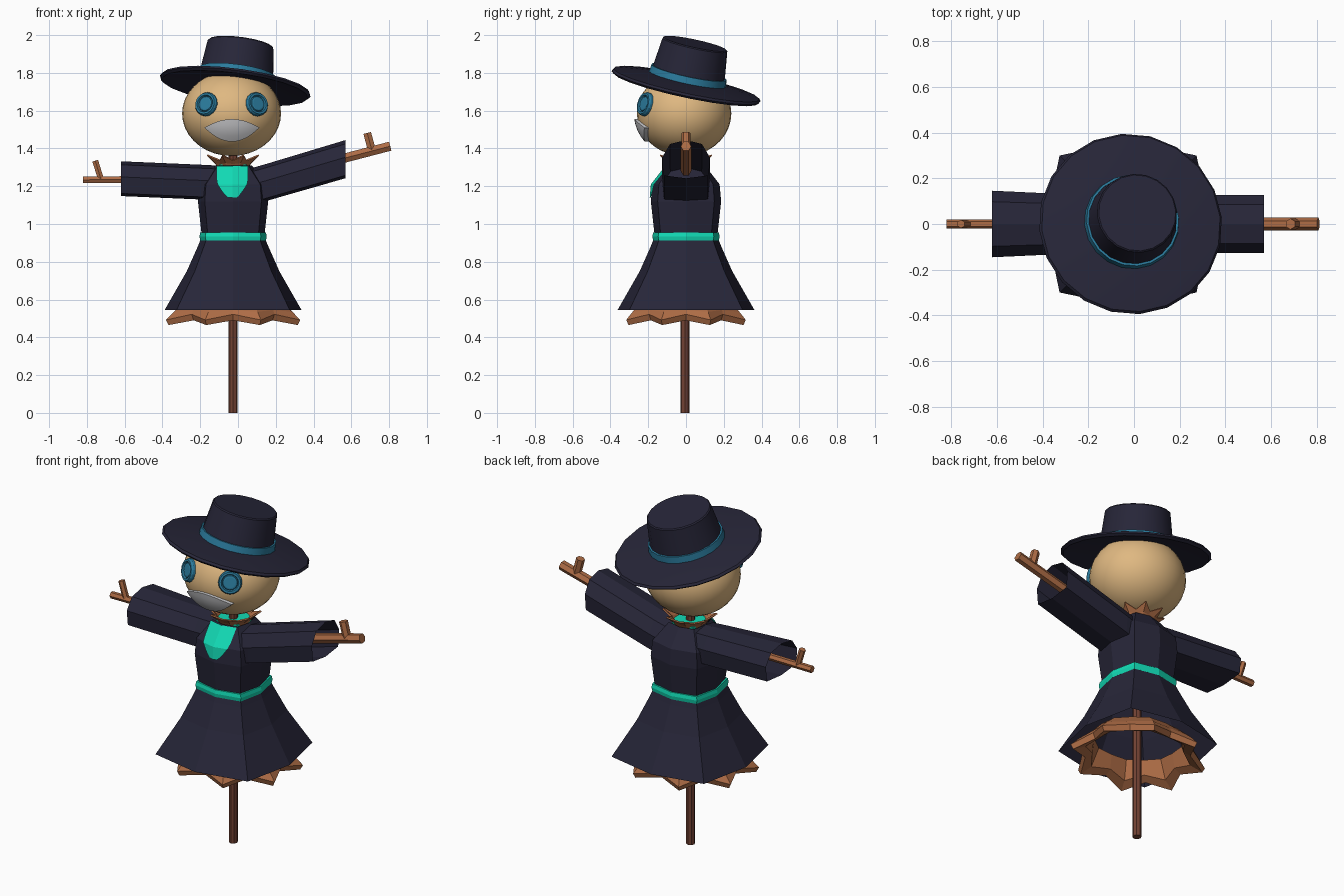
import bpy, bmesh, math
from mathutils import Vector, Matrix

if "Cube" in bpy.data.objects:
    bpy.data.objects.remove(bpy.data.objects["Cube"])

def mat(name, rgb):
    m = bpy.data.materials.new(name)
    m.diffuse_color = (*rgb, 1)
    m.use_nodes = True
    m.node_tree.nodes["Principled BSDF"].inputs["Base Color"].default_value = m.diffuse_color
    return m

NAVY = mat("navy cloth", (0.02, 0.019, 0.04))
STRAW = mat("straw brown", (0.42, 0.15, 0.06))
POST = mat("dark wood", (0.17, 0.055, 0.034))
SACK = mat("sack tan", (0.74, 0.48, 0.22))
TEAL = mat("teal cloth", (0.006, 0.70, 0.46))
BLUE = mat("steel blue", (0.024, 0.20, 0.34))
GREY = mat("light grey", (0.62, 0.62, 0.64))
CX = -0.026          # body axis

def loft(name, rings, material, caps=(False, False), closed=True, smooth=None, mtx=None, thick=0):
    """Skin a list of rings (equal point counts) into one object."""
    bm = bmesh.new()
    vs = [[bm.verts.new(p) for p in r] for r in rings]
    n = len(vs[0])
    for a, b in zip(vs, vs[1:]):
        for i in range(n if closed else n - 1):
            j = (i + 1) % n
            bm.faces.new((a[i], a[j], b[j], b[i]))
    if caps[0]:
        bm.faces.new(vs[0])
    if caps[1]:
        bm.faces.new(vs[-1])
    bmesh.ops.remove_doubles(bm, verts=bm.verts, dist=1e-5)
    bmesh.ops.recalc_face_normals(bm, faces=bm.faces)
    if mtx:
        bm.transform(mtx)
    me = bpy.data.meshes.new(name)
    bm.to_mesh(me)
    bm.free()
    me.materials.append(material)
    ob = bpy.data.objects.new(name, me)
    bpy.context.collection.objects.link(ob)
    if thick:
        s = ob.modifiers.new("thickness", 'SOLIDIFY')
        s.thickness = thick
        s.offset = 0
    if smooth:
        bpy.ops.object.select_all(action='DESELECT')
        ob.select_set(True)
        bpy.context.view_layer.objects.active = ob
        bpy.ops.object.shade_smooth_by_angle(angle=math.radians(smooth))
    return ob

def circle(r, z, n):
    return [(r * math.cos(2 * math.pi * i / n), r * math.sin(2 * math.pi * i / n), z) for i in range(n)]

def boxy(r, z, k=1.17):
    """Octagon whose diagonal corners bulge out by k."""
    return [(CX + r * (k if i % 2 else 1) * math.cos(i * math.pi / 4),
             r * (k if i % 2 else 1) * math.sin(i * math.pi / 4), z) for i in range(8)]

def rod(name, a, b, r, material, n=8):
    a, b = Vector(a), Vector(b)
    m = Matrix.Translation(a) @ (b - a).to_track_quat('Z', 'Y').to_matrix().to_4x4()
    loft(name, [circle(r, 0, n), circle(r, (b - a).length, n)], material, (True, True), mtx=m)

def star(tip, valley, zt, zv, sy=1.0):
    """Eight-pointed ring with alternating radius and height."""
    return [(CX + (tip if i % 2 else valley) * math.cos(i * math.pi / 8),
             sy * (tip if i % 2 else valley) * math.sin(i * math.pi / 8),
             zt if i % 2 else zv) for i in range(16)]

# Post
rod("post", (CX, -0.006, 0), (CX, -0.006, 1.45), 0.024, POST)

# Coat: skirt, torso, belt
loft("coat_skirt", [boxy(r, z) for r, z in ((0.165, 0.935), (0.185, 0.885), (0.245, 0.75), (0.362, 0.545))], NAVY)
TORSO = ((0.165, 0.93), (0.186, 1.12), (0.178, 1.21), (0.10, 1.31))
loft("coat_torso", [boxy(r, z, 1.14) for r, z in TORSO], NAVY)
loft("belt", [boxy(r, z) for r, z in ((0.15, 0.913), (0.174, 0.913), (0.178, 0.934), (0.174, 0.955), (0.15, 0.955))], TEAL)

# Sleeves: boxy section kept vertical along the arm
HALF = [(0.65, 0.8), (0.97, 0.1), (0.9, -0.85)]
SECTION = [(0, 1)] + HALF + [(0, -1)] + [(-y, z) for y, z in reversed(HALF)]

def sleeve(name, stations):
    loft(name, [[(x, y * ry, cz + z * rz) for y, z in SECTION] for x, cz, ry, rz in stations], NAVY)

sleeve("sleeve_left", [(-0.02, 1.215, 0.115, 0.09), (-0.2, 1.222, 0.13, 0.092), (-0.62, 1.24, 0.15, 0.092)])
sleeve("sleeve_right", [(0.0, 1.178, 0.12, 0.098), (0.15, 1.22, 0.13, 0.098), (0.568, 1.343, 0.13, 0.101)])

# Twig hands
rod("twig_left", (-0.82, 0, 1.234), (-0.3, 0, 1.238), 0.02, STRAW, 6)
rod("twig_left_finger", (-0.725, 0, 1.235), (-0.756, 0, 1.335), 0.018, STRAW, 6)
rod("twig_right", (0.806, 0, 1.412), (0.3, 0, 1.28), 0.028, STRAW, 6)
rod("twig_right_finger", (0.71, 0, 1.385), (0.684, 0, 1.482), 0.024, STRAW, 6)

# Straw sticking out of the hem and the collar
loft("hem_straw", [star(0.26, 0.25, 0.60, 0.60, 0.9), star(0.34, 0.30, 0.535, 0.545, 0.9),
                   star(0.385, 0.31, 0.492, 0.522, 0.89), star(0.37, 0.295, 0.465, 0.49, 0.89),
                   star(0.30, 0.255, 0.495, 0.515, 0.89), star(0.25, 0.24, 0.60, 0.60, 0.9)], STRAW)
loft("collar_straw", [star(0.075, 0.075, 1.29, 1.29), star(0.10, 0.09, 1.325, 1.32),
                      star(0.148, 0.10, 1.365, 1.338)], STRAW, thick=0.008)

# Shirt: neck and front bib lying on the torso
loft("shirt_neck", [boxy(0.07, 1.24), boxy(0.085, 1.315)], TEAL, (False, True))

def torso_r(z):
    for (r0, z0), (r1, z1) in zip(TORSO, TORSO[1:]):
        if z <= z1:
            return r0 + (r1 - r0) * (z - z0) / (z1 - z0)
    return TORSO[-1][0]

bib = []
for z in (1.14, 1.147, 1.16, 1.18, 1.21, 1.24, 1.275, 1.308):
    w = 0.084 * (0.12 + 0.88 * min(1, (z - 1.14) / 0.08)) ** 0.6
    bib.append([(CX - 0.004 + w * u, -(torso_r(z) - 0.22 * abs(w * u)) - 0.008, z) for u in (-1, -0.5, 0, 0.5, 1)])
loft("shirt_bib", bib, TEAL, closed=False)

# Head
HC, HR = Vector((-0.034, -0.01, 1.585)), Vector((0.262, 0.25, 0.225))
def lat(t):
    return circle(max(math.cos(t), 1e-7), math.sin(t), 32)
loft("head", [lat(-math.pi / 2 + math.pi * i / 18) for i in range(19)], SACK, smooth=60,
     mtx=Matrix.Translation(HC) @ Matrix.Diagonal((*HR, 1)))

def head_y(x, z, grow=0.0):
    q = 1 - ((x - HC.x) / (HR.x + grow)) ** 2 - ((z - HC.z) / (HR.z + grow)) ** 2
    return HC.y - (HR.y + grow) * math.sqrt(max(q, 0))

# Button eyes
BUTTON = ((0.064, -0.03), (0.064, 0.004), (0.058, 0.014), (0.047, 0.014), (0.042, 0.003),
          (0.038, 0.009), (0.03, 0.011))
for name, side in (("eye_left", -1), ("eye_right", 1)):
    x, z = HC.x + side * 0.135, 1.635
    p = Vector((x, head_y(x, z), z))
    nrm = Vector([(p[i] - HC[i]) / HR[i] ** 2 for i in range(3)])
    m = Matrix.Translation(p) @ nrm.to_track_quat('Z', 'Y').to_matrix().to_4x4()
    loft(name, [circle(r, h, 16) for r, h in BUTTON], BLUE, (False, True), mtx=m)

# Grin: curved leaf-shaped plate on the face
grin = []
for i in range(15):
    u = -1 + i / 7
    x, k = HC.x + 0.002 + 0.145 * u, max(1 - u * u, 0.01)
    zs = [1.51 - 0.074 * k + 0.119 * k * t / 4 for t in range(5)]
    front = [(x, head_y(x, z, 0.016), z) for z in zs]
    back = [(x, head_y(x, z, -0.01), z) for z in reversed(zs)]
    grin.append(front + back)
loft("grin", grin, GREY, (True, True), smooth=40)

# Hat, tilted as one
tilt = Vector((0.13, 0.215, 1)).to_track_quat('Z', 'Y').to_matrix().to_4x4()
HAT = Matrix.Translation((-0.015, 0, 1.73)) @ tilt
def hat_part(name, profile, material, caps=(False, False)):
    loft(name, [circle(r, h, 20) for r, h in profile], material, caps, smooth=30, mtx=HAT)

hat_part("hat_brim", ((0.1, 0.022), (0.2, 0.018), (0.39, -0.012), (0.404, 0.0), (0.395, 0.012),
                      (0.2, 0.04), (0.1, 0.04)), NAVY, (True, True))
hat_part("hat_crown", ((0.2, 0.03), (0.176, 0.226), (0.17, 0.232)), NAVY, (False, True))
hat_part("hat_band", ((0.19, 0.036), (0.209, 0.036), (0.204, 0.076), (0.185, 0.076)), BLUE)
